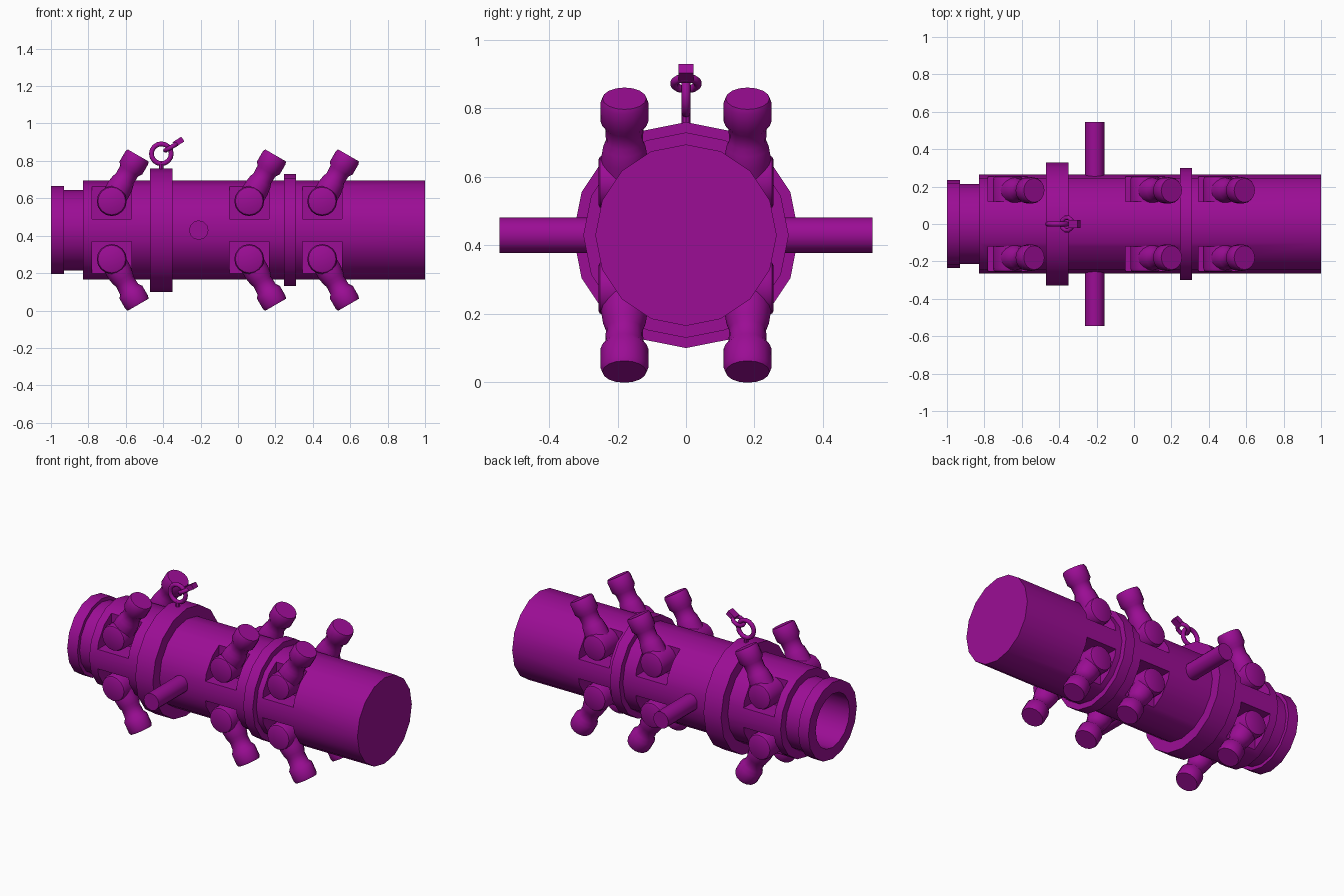
import bpy, bmesh, math
from mathutils import Matrix, Vector

cube = bpy.data.objects.get("Cube")
if cube:
    bpy.data.objects.remove(cube, do_unlink=True)

AXIS_Z = 0.43
purple = bpy.data.materials.new("purple paint")
purple.use_nodes = True
colour = (0.33, 0.004, 0.30, 1)
purple.diffuse_color = colour
purple.node_tree.nodes["Principled BSDF"].inputs["Base Color"].default_value = colour


def finish(bm, name, angle=40):
    bmesh.ops.recalc_face_normals(bm, faces=bm.faces)
    mesh = bpy.data.meshes.new(name)
    bm.to_mesh(mesh)
    bm.free()
    return place(mesh, name, angle)


def place(mesh, name, angle=40):
    mesh.materials.clear()
    mesh.materials.append(purple)
    for p in mesh.polygons:
        p.use_smooth = True
    mesh.set_sharp_from_angle(angle=math.radians(angle))
    ob = bpy.data.objects.new(name, mesh)
    bpy.context.collection.objects.link(ob)
    return ob


def along(origin, direction):
    """Matrix that carries local z onto a direction."""
    turn = Vector((0, 0, 1)).rotation_difference(Vector(direction))
    return Matrix.Translation(origin) @ turn.to_matrix().to_4x4()


def lathe(bm, profile, matrix, sides=16):
    """Turn (height, radius) points about local z and cap both ends."""
    rings = []
    for h, r in profile:
        rings.append([bm.verts.new(matrix @ Vector((
            r * math.cos(math.tau * i / sides), r * math.sin(math.tau * i / sides), h)))
            for i in range(sides)])
    for a, b in zip(rings, rings[1:]):
        for i in range(sides):
            j = (i + 1) % sides
            bm.faces.new((a[i], a[j], b[j], b[i]))
    bm.faces.new(rings[0])
    bm.faces.new(rings[-1])


def turned(name, profile, origin, direction, sides=16):
    bm = bmesh.new()
    lathe(bm, profile, along(origin, direction), sides)
    return finish(bm, name)


def box(bm, size, matrix):
    bmesh.ops.create_cube(bm, size=1, matrix=matrix @ Matrix.Diagonal((*size, 1)))


def torus(name, centre, normal, major, minor, sides=12, tube=8):
    bm = bmesh.new()
    m = along(centre, normal)
    rings = []
    for i in range(sides):
        a = math.tau * i / sides
        ring = []
        for k in range(tube):
            b = math.tau * k / tube
            r = major + minor * math.cos(b)
            ring.append(bm.verts.new(m @ Vector((r * math.cos(a), r * math.sin(a), minor * math.sin(b)))))
        rings.append(ring)
    for i in range(sides):
        a, b = rings[i], rings[(i + 1) % sides]
        for k in range(tube):
            n = (k + 1) % tube
            bm.faces.new((a[k], b[k], b[n], a[n]))
    return finish(bm, name, 50)


# Main barrel with its stepped, hollow end
centre = (0, 0, AXIS_Z)
body = turned("barrel_blank", [(-0.8, 0.165), (-1, 0.165), (-1, 0.236), (-0.93, 0.236),
                               (-0.93, 0.215), (-0.83, 0.215), (-0.83, 0.265), (1, 0.265)],
              centre, (1, 0, 0))

# Corner pockets cut where the nozzles sit
STATIONS = (-0.675, 0.06, 0.45)
QUADRANTS = [(sy, sz) for sy in (-1, 1) for sz in (-1, 1)]
bm = bmesh.new()
for x in STATIONS:
    for sy, sz in QUADRANTS:
        box(bm, (0.21, 0.3, 0.3), Matrix.Translation((x, sy * 0.27, AXIS_Z + sz * 0.21)))
cutter = finish(bm, "pocket_cutter")
cutter.hide_render = True
cut = body.modifiers.new("pockets", 'BOOLEAN')
cut.operation = 'DIFFERENCE'
cut.solver = 'EXACT'
cut.object = cutter
bpy.context.view_layer.update()
mesh = bpy.data.meshes.new_from_object(body.evaluated_get(bpy.context.evaluated_depsgraph_get()))
for ob in (body, cutter):
    bpy.data.objects.remove(ob, do_unlink=True)
place(mesh, "barrel")

# Raised collars
for name, x0, x1, r in (("wide_collar", -0.47, -0.35, 0.33), ("narrow_collar", 0.245, 0.31, 0.30)):
    turned(name, [(x0, r), (x1, r)], centre, (1, 0, 0))

# Side pivot pins
for side, sy in (("front", -1), ("back", 1)):
    turned(side + "_pivot_pin", [(0.2, 0.052), (0.545, 0.052)], (-0.21, 0, AXIS_Z), (0, sy, 0), 12)

# Nozzles: a round hub in each pocket and a leaning capped arm
for n, x in enumerate(STATIONS):
    for sy, sz in QUADRANTS:
        label = f"{'front' if sy < 0 else 'back'}_{'upper' if sz > 0 else 'lower'}_{n + 1}"
        hub = (x, sy * 0.18, AXIS_Z + sz * 0.155)
        turned("nozzle_hub_" + label, [(-0.07, 0.08), (0.055, 0.08), (0.072, 0.074), (0.076, 0.066)],
               hub, (0, sy, 0))
        turned("nozzle_arm_" + label, [(0, 0.068), (0.08, 0.068), (0.12, 0.062), (0.14, 0.054),
                                       (0.185, 0.056), (0.205, 0.07), (0.268, 0.07), (0.282, 0.064)],
               hub, (0.5, 0, sz * 0.866))

# Lifting eye with a loose link and tab
turned("eye_stem", [(0.74, 0.013), (0.79, 0.013)], (-0.41, 0, 0), (0, 0, 1), 8)
torus("lifting_eye", (-0.41, 0, 0.838), (0, 1, 0), 0.053, 0.013, 16)
torus("loose_link", (-0.358, 0, 0.873), (-0.5, 0, 0.866), 0.035, 0.012, 10)
bm = bmesh.new()
box(bm, (0.055, 0.044, 0.03), Matrix.Translation((-0.318, 0, 0.902)) @ Matrix.Rotation(math.radians(-32), 4, 'Y'))
finish(bm, "link_tab", 30)
